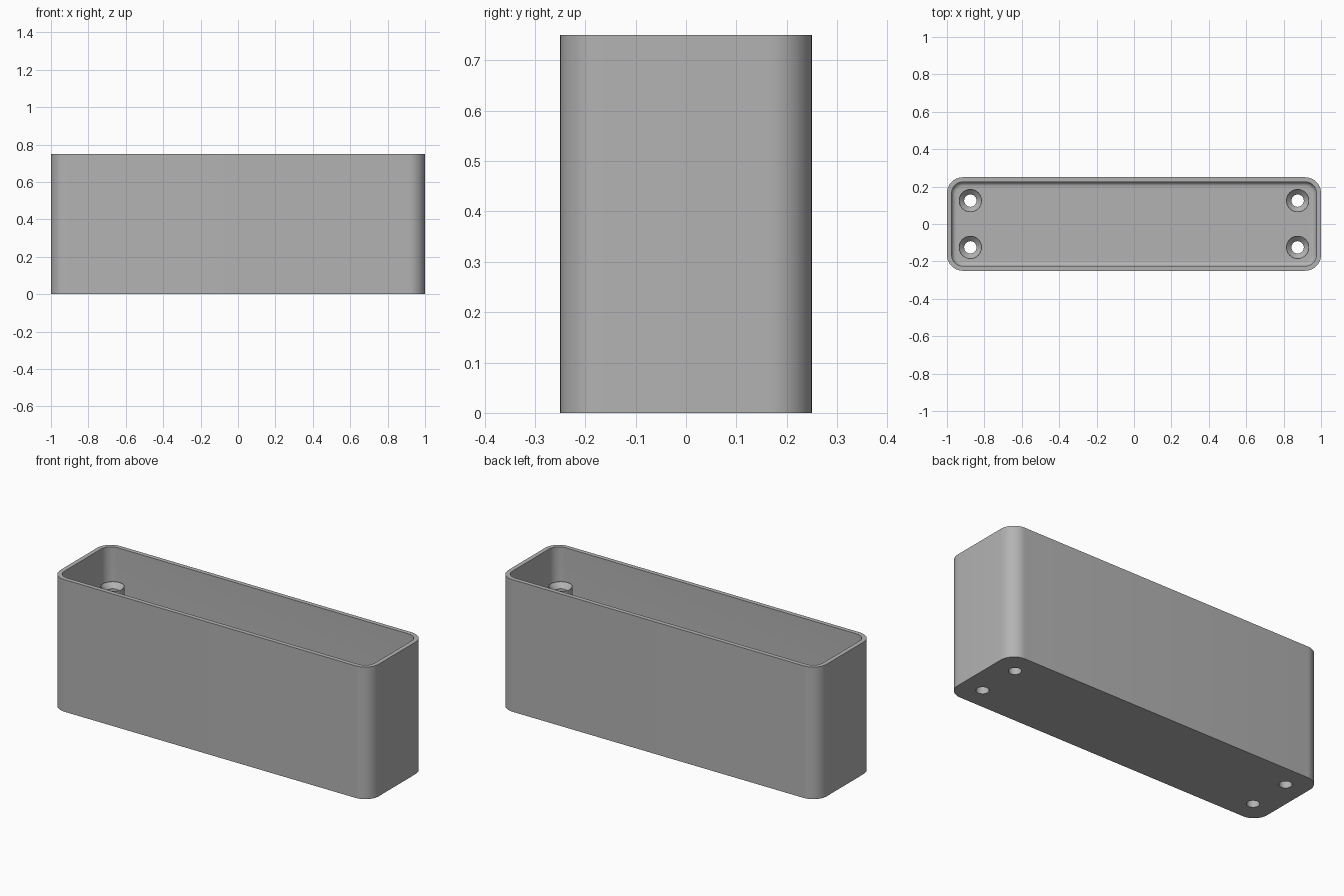
import bpy, bmesh
from math import sin, cos, pi, radians

L, W, H = 2.0, 0.5, 0.75          # outer size
WALL, FLOOR = 0.025, 0.03         # thicknesses
CORNER, FILLET = 0.085, 0.025
POST_R, HOLE_R, POST_TOP = 0.062, 0.033, 0.58
POST_X, POST_Y = 0.875, 0.125

cube = bpy.data.objects.get("Cube")
if cube:
    bpy.data.objects.remove(cube, do_unlink=True)

grey = bpy.data.materials.new("plain grey")
grey.use_nodes = True
colour = (0.45, 0.45, 0.45, 1)
grey.diffuse_color = colour
grey.node_tree.nodes["Principled BSDF"].inputs["Base Color"].default_value = colour


def rounded_loop(inset, z, steps=10):
    """Points of the rounded outline, moved inwards by inset."""
    r = CORNER - inset
    cx, cy = L / 2 - CORNER, W / 2 - CORNER
    points = []
    for k, (sx, sy) in enumerate(((1, 1), (-1, 1), (-1, -1), (1, -1))):
        for i in range(steps + 1):
            a = (k + i / steps) * pi / 2
            points.append((sx * cx + r * cos(a), sy * cy + r * sin(a), z))
    return points


def circle_loop(x, y, r, z, n=32):
    return [(x + r * cos(2 * pi * i / n), y + r * sin(2 * pi * i / n), z) for i in range(n)]


def loft(name, loops):
    """Closed solid through a list of loops, capped at both ends."""
    bm = bmesh.new()
    rings = [[bm.verts.new(p) for p in loop] for loop in loops]
    for a, b in zip(rings, rings[1:]):
        for i in range(len(a)):
            j = (i + 1) % len(a)
            bm.faces.new((a[i], a[j], b[j], b[i]))
    bm.faces.new(rings[0][::-1])
    bm.faces.new(rings[-1])
    bmesh.ops.recalc_face_normals(bm, faces=bm.faces)
    mesh = bpy.data.meshes.new(name)
    bm.to_mesh(mesh)
    bm.free()
    mesh.materials.append(grey)
    obj = bpy.data.objects.new(name, mesh)
    bpy.context.collection.objects.link(obj)
    return obj


def boolean(target, tool, operation):
    """Apply a boolean and discard the tool object."""
    bpy.context.view_layer.objects.active = target
    mod = target.modifiers.new(operation.title(), 'BOOLEAN')
    mod.operation, mod.solver, mod.object = operation, 'EXACT', tool
    bpy.ops.object.modifier_apply(modifier=mod.name)
    bpy.data.objects.remove(tool, do_unlink=True)


# Open box: outer wall, rim, inner wall, floor fillet
loops = [rounded_loop(0, 0), rounded_loop(0, H), rounded_loop(WALL, H)]
for i in range(7):
    a = i / 6 * pi / 2
    loops.append(rounded_loop(WALL + FILLET * (1 - cos(a)), FLOOR + FILLET * (1 - sin(a))))
box = loft("open_box", loops)

# Screw posts with countersunk through holes
for x in (-POST_X, POST_X):
    for y in (-POST_Y, POST_Y):
        post = loft("screw_post", [circle_loop(x, y, POST_R, FLOOR / 2),
                                   circle_loop(x, y, POST_R, POST_TOP)])
        boolean(box, post, 'UNION')
        depth = POST_R - HOLE_R
        drill = loft("drill", [circle_loop(x, y, HOLE_R, -0.1),
                               circle_loop(x, y, HOLE_R, POST_TOP - depth),
                               circle_loop(x, y, POST_R - 0.002, POST_TOP - 0.002),
                               circle_loop(x, y, POST_R - 0.002, POST_TOP + 0.1)])
        boolean(box, drill, 'DIFFERENCE')

# Smooth curves, sharp rims
bpy.ops.object.select_all(action='DESELECT')
box.select_set(True)
bpy.context.view_layer.objects.active = box
bpy.ops.object.shade_smooth_by_angle(angle=radians(35))
